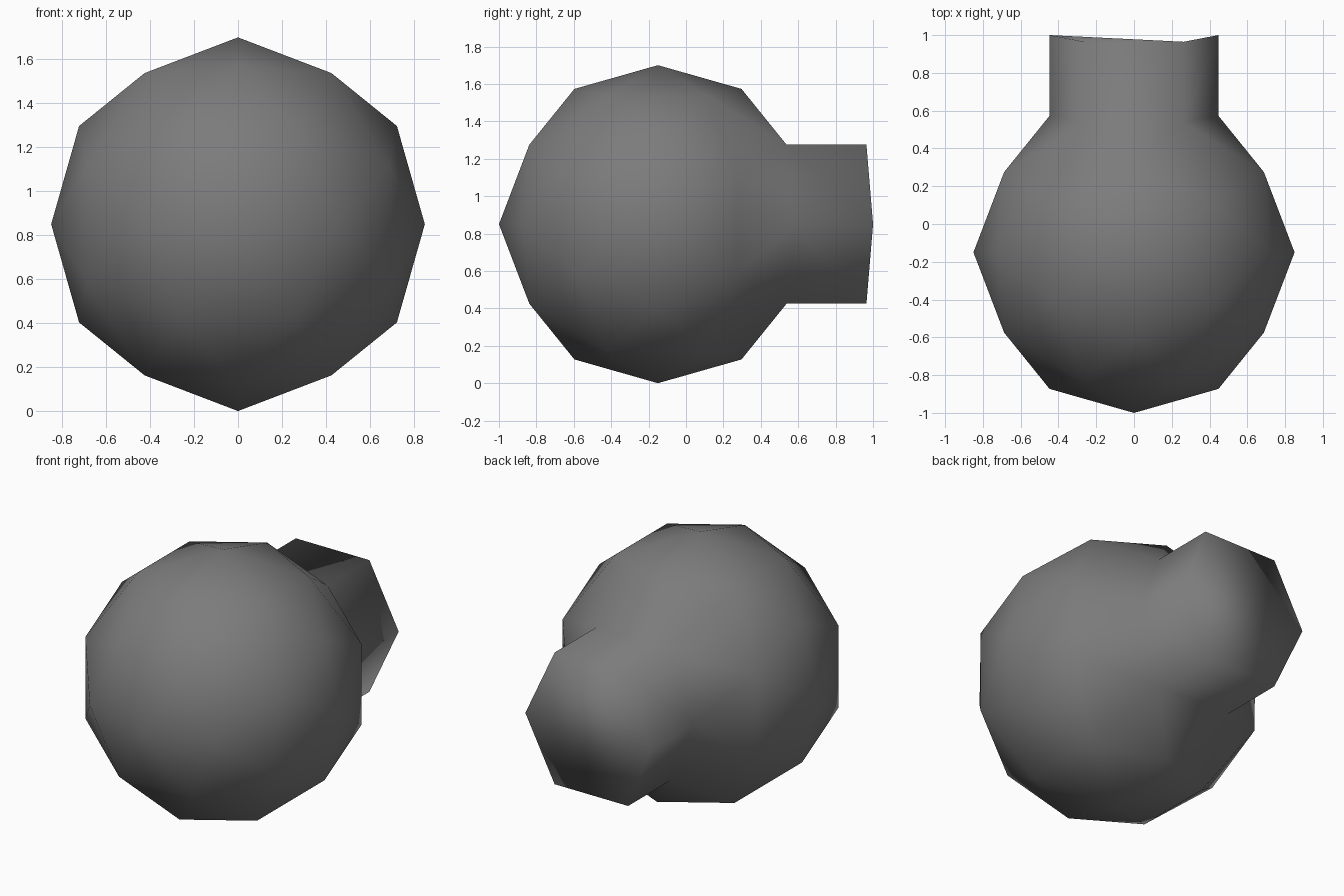
import bpy, bmesh, math
from mathutils import Vector

if "Cube" in bpy.data.objects:
    bpy.data.objects.remove(bpy.data.objects["Cube"])

R = 0.85
PHI = (1 + math.sqrt(5)) / 2
CENTRE = Vector((0, -0.15, 0.85))

# faceted ball: icosahedron with edges along the axes, split once
bm = bmesh.new()
for a in (-1, 1):
    for b in (-PHI, PHI):
        for co in ((0, a, b), (a, b, 0), (b, 0, a)):
            bm.verts.new(co)
bmesh.ops.convex_hull(bm, input=bm.verts[:])
bmesh.ops.subdivide_edges(bm, edges=bm.edges[:], cuts=1, use_grid_fill=True)
for v in bm.verts:
    v.co = v.co.normalized() * R + CENTRE

# neck: merge the six rear faces into one and pull it straight back
rear = max(bm.verts, key=lambda v: v.co.y)
cap = bmesh.ops.dissolve_verts(bm, verts=[rear])
bm.faces.ensure_lookup_table()
face = max(bm.faces, key=lambda f: len(f.verts))
ret = bmesh.ops.extrude_face_region(bm, geom=[face])
for v in [g for g in ret["geom"] if isinstance(g, bmesh.types.BMVert)]:
    v.co.y += 0.427
if face.is_valid:
    bmesh.ops.delete(bm, geom=[face], context="FACES_ONLY")
bmesh.ops.recalc_face_normals(bm, faces=bm.faces[:])
for f in bm.faces:
    f.smooth = True

mesh = bpy.data.meshes.new("ball_with_neck")
bm.to_mesh(mesh)
bm.free()
obj = bpy.data.objects.new("ball_with_neck", mesh)
bpy.context.collection.objects.link(obj)

# single dark grey colour
mat = bpy.data.materials.new("dark_grey")
mat.diffuse_color = (0.2, 0.2, 0.2, 1)
mat.use_nodes = True
mat.node_tree.nodes["Principled BSDF"].inputs["Base Color"].default_value = mat.diffuse_color
mesh.materials.append(mat)
